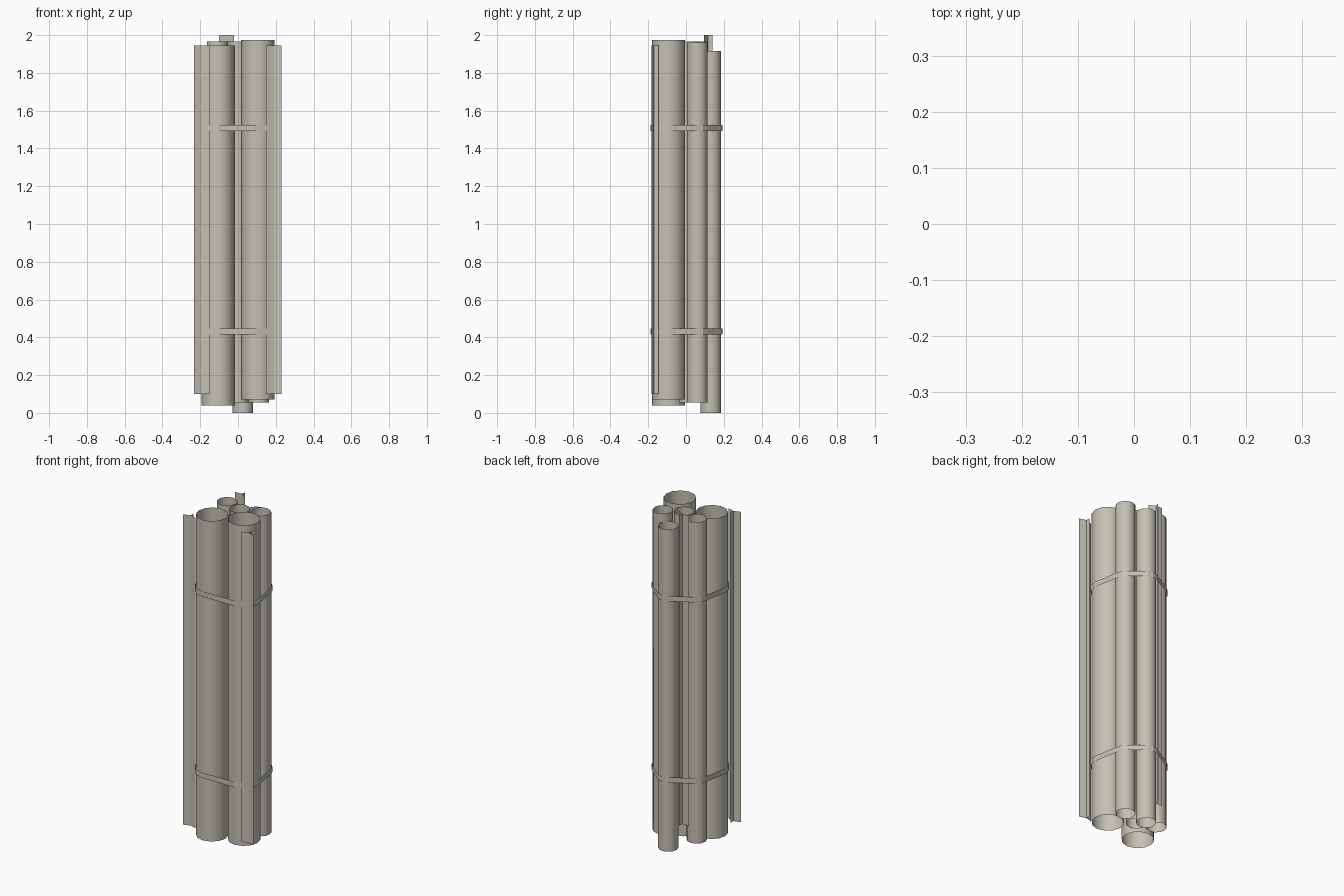
import bpy, bmesh, math
from mathutils import Vector
from mathutils.geometry import convex_hull_2d

if "Cube" in bpy.data.objects:
    bpy.data.objects.remove(bpy.data.objects["Cube"])

metal = bpy.data.materials.new("warm_grey_metal")
metal.diffuse_color = (0.55, 0.53, 0.45, 1)
metal.use_nodes = True
metal.node_tree.nodes["Principled BSDF"].inputs["Base Color"].default_value = metal.diffuse_color


def extrude_path(name, paths, z0, z1, closed=False, smooth=False):
    """Vertical open sheet(s) following 2D paths."""
    bm = bmesh.new()
    for pts in paths:
        lo = [bm.verts.new((x, y, z0)) for x, y in pts]
        hi = [bm.verts.new((x, y, z1)) for x, y in pts]
        n = len(pts)
        for i in range(n if closed else n - 1):
            j = (i + 1) % n
            f = bm.faces.new((lo[i], lo[j], hi[j], hi[i]))
            f.smooth = smooth
    me = bpy.data.meshes.new(name)
    bm.to_mesh(me)
    bm.free()
    me.materials.append(metal)
    ob = bpy.data.objects.new(name, me)
    bpy.context.collection.objects.link(ob)
    return ob


def circle(x, y, r, n=12):
    return [(x + r * math.sin(-2 * math.pi * i / n),
             y + r * math.cos(2 * math.pi * i / n)) for i in range(n)]


# open-ended pipes: name, x, y, radius, bottom, top
pipes = [
    ("large_pipe_left", -0.105, -0.093, 0.088, 0.04, 1.945),
    ("large_pipe_right", 0.105, -0.093, 0.088, 0.07, 1.975),
    ("small_pipe_left", -0.11, 0.055, 0.055, 0.055, 1.965),
    ("small_pipe_right", 0.11, 0.06, 0.055, 0.055, 1.96),
    ("small_pipe_back", 0.025, 0.131, 0.055, 0.0, 1.915),
    ("small_pipe_centre", 0.0, 0.017, 0.055, 0.055, 1.965),
]
for name, x, y, r, z0, z1 in pipes:
    extrude_path(name, [circle(x, y, r)], z0, z1, closed=True, smooth=True)

# straps wrapped tightly around the bundle
pts = [Vector(p) for _, x, y, r, _, _ in pipes for p in circle(x, y, r + 0.006)]
loop = [pts[i][:] for i in convex_hull_2d(pts)]
for name, z in (("lower_strap", 0.43), ("upper_strap", 1.508)):
    extrude_path(name, [loop], z - 0.016, z + 0.016, closed=True)


# three-bladed thin posts
def post(name, cx, cy, turn, z0, z1):
    c, s = math.cos(turn), math.sin(turn)

    def place(x, y):
        return (cx + c * x - s * y, cy + s * x + c * y)

    tips = [(-0.041, -0.012), (0.041, -0.012), (0, 0.024)]
    extrude_path(name, [[place(0, 0), place(*t)] for t in tips], z0, z1)


post("post_left", -0.192, -0.17, 0, 0.10, 1.945)
post("post_right", 0.19, -0.17, 0, 0.10, 1.945)
post("post_back", -0.058, 0.116, -0.25, 0.155, 2.0)
